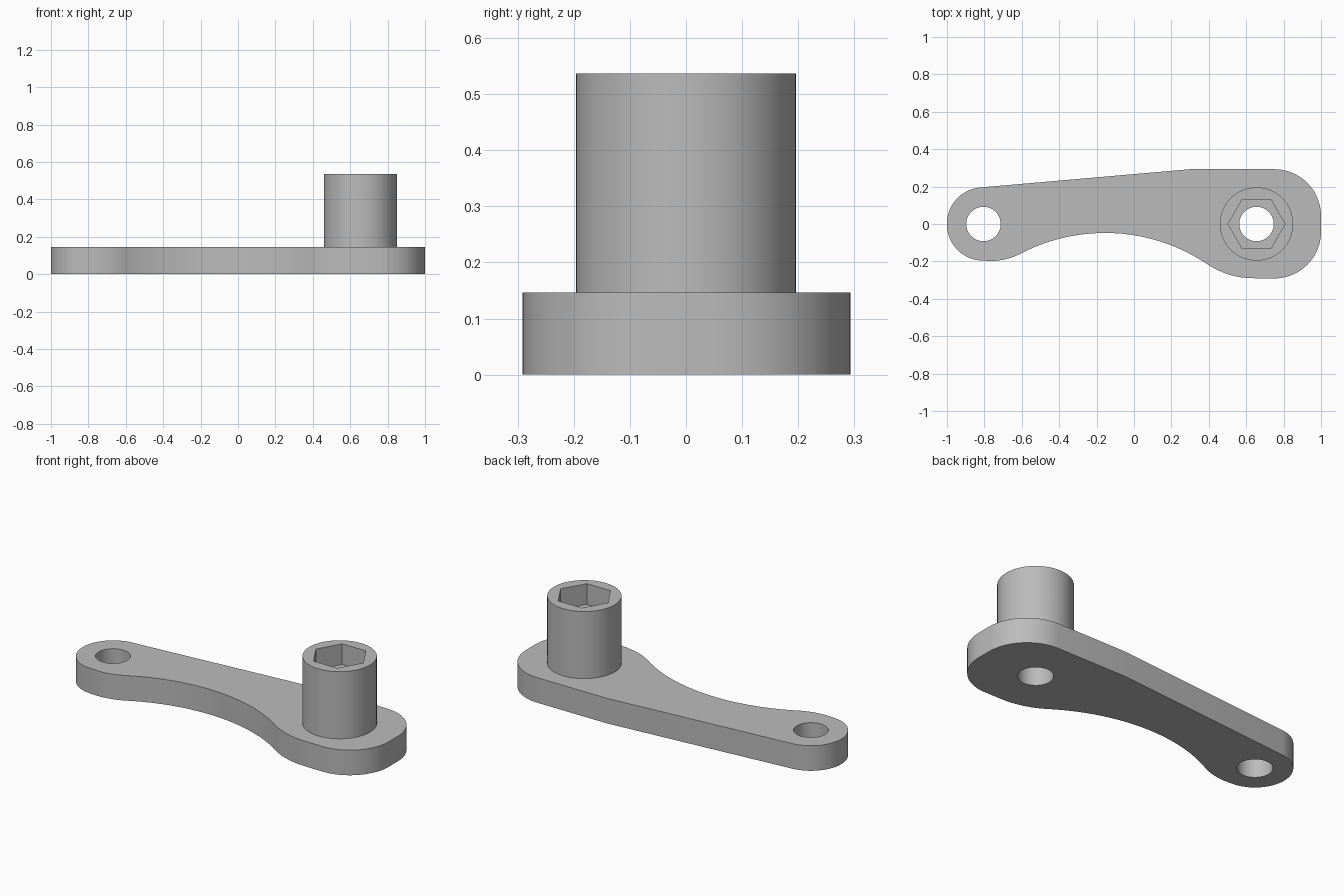
import bpy, bmesh
from math import sin, cos, atan2, degrees, radians, hypot
from mathutils import Vector

cube = bpy.data.objects.get("Cube")
if cube:
    bpy.data.objects.remove(cube)

ARM_H, TOP = 0.146, 0.537
BOSS_X, EYE_X = 0.655, -0.805
BORE_R = 0.092

grey = bpy.data.materials.new("plain grey")
grey.use_nodes = True
grey.diffuse_color = (0.5, 0.5, 0.5, 1)
grey.node_tree.nodes["Principled BSDF"].inputs["Base Color"].default_value = (0.5, 0.5, 0.5, 1)


def arc(cx, cy, r, a0, a1, n=16):
    """Points along an arc, angles in degrees."""
    steps = [radians(a0 + (a1 - a0) * i / n) for i in range(n + 1)]
    return [(cx + r * cos(a), cy + r * sin(a)) for a in steps]


def prism(name, outline, z0, z1):
    """Extrude a closed outline between two heights."""
    bm = bmesh.new()
    base = bm.faces.new([bm.verts.new((x, y, z0)) for x, y in outline])
    top = bmesh.ops.extrude_face_region(bm, geom=[base])["geom"]
    verts = [v for v in top if isinstance(v, bmesh.types.BMVert)]
    bmesh.ops.translate(bm, verts=verts, vec=Vector((0, 0, z1 - z0)))
    bmesh.ops.recalc_face_normals(bm, faces=bm.faces)
    mesh = bpy.data.meshes.new(name)
    bm.to_mesh(mesh)
    bm.free()
    obj = bpy.data.objects.new(name, mesh)
    bpy.context.collection.objects.link(obj)
    mesh.materials.append(grey)
    return obj


def disc(x, r, n=64):
    return arc(x, 0, r, 0, 360, n)[:-1]


def combine(target, tool, operation):
    """Apply a boolean and discard the tool."""
    mod = target.modifiers.new(operation.lower(), "BOOLEAN")
    mod.operation, mod.object, mod.solver = operation, tool, "EXACT"
    bpy.context.view_layer.objects.active = target
    bpy.ops.object.modifier_apply(modifier=mod.name)
    bpy.data.objects.remove(tool)


# Arm outline, counter-clockwise: waist arc blended into both ends
waist, waist_r = (-0.155, -1.028), 0.98
heel, heel_r = (0.64, 0.158), 0.448
toe, toe_r = (-0.77, 0.159), 0.357
heel_a = degrees(atan2(heel[1] - waist[1], heel[0] - waist[0]))
toe_a = degrees(atan2(toe[1] - waist[1], toe[0] - waist[0]))

outline = arc(EYE_X, 0, 0.196, 95, 260, 32)
outline += arc(*toe, toe_r, 270, toe_a + 180, 10)
outline += arc(*waist, waist_r, toe_a, heel_a, 32)[1:]
outline += arc(*heel, heel_r, heel_a + 180, 270, 12)[1:]
outline += arc(0.75, -0.041, 0.25, 270, 360, 20)
outline += arc(0.75, 0.043, 0.25, 0, 90, 20)
outline += [(0.3, 0.293)]

# Arm and boss joined in one solid
lever = prism("lever_arm_with_boss", outline, 0, ARM_H)
combine(lever, prism("boss", disc(BOSS_X, 0.196), ARM_H / 2, TOP), "UNION")

# Through holes and hexagonal socket
for x in (BOSS_X, EYE_X):
    combine(lever, prism("bore", disc(x, BORE_R), -0.1, TOP + 0.1), "DIFFERENCE")
combine(lever, prism("socket", disc(BOSS_X, 0.152, 6), TOP - 0.12, TOP + 0.1), "DIFFERENCE")

lever.select_set(True)
bpy.context.view_layer.objects.active = lever
bpy.ops.object.shade_smooth_by_angle(angle=radians(30))
